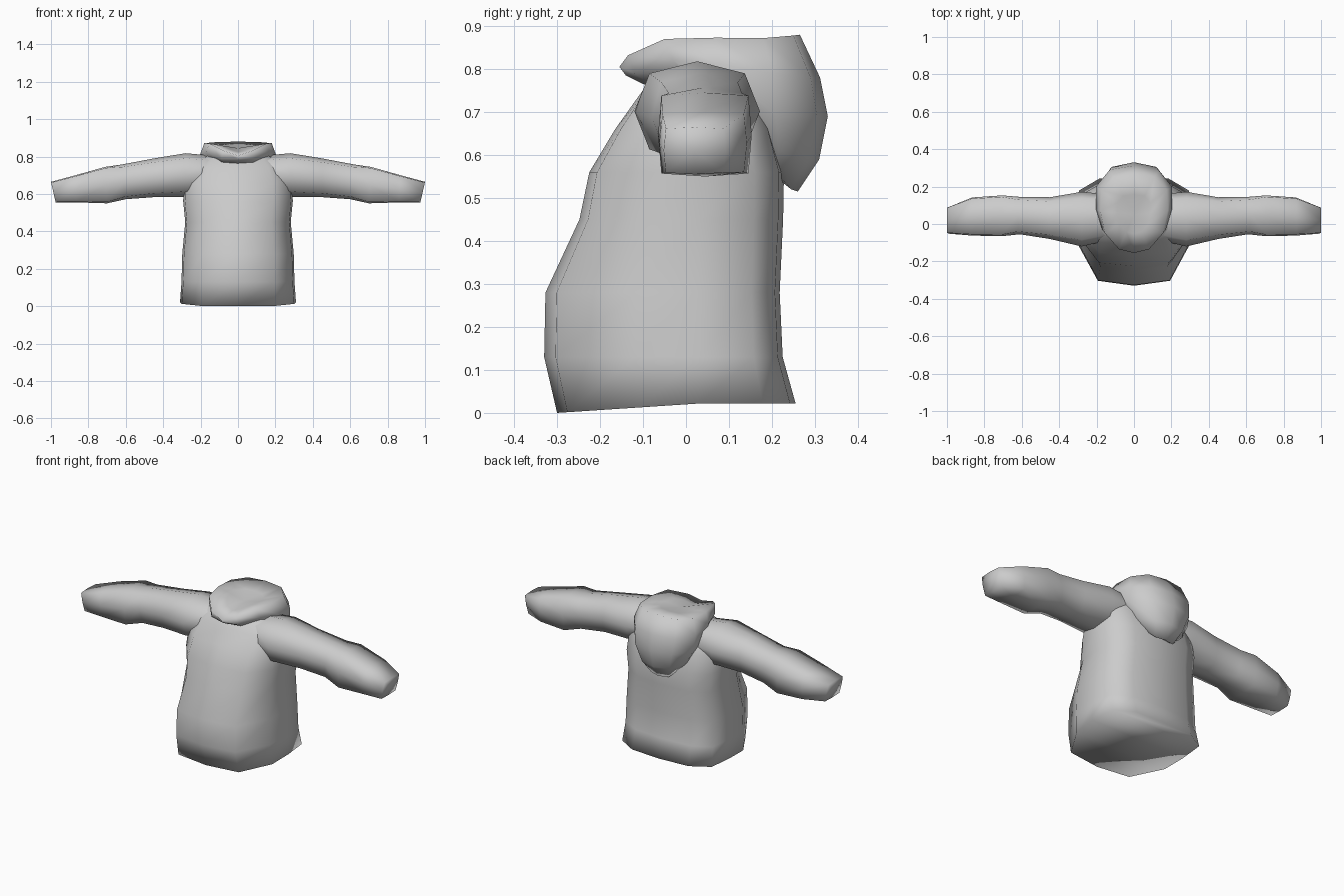
import bpy, bmesh
from mathutils import Vector

if "Cube" in bpy.data.objects:
    bpy.data.objects.remove(bpy.data.objects["Cube"])

grey = bpy.data.materials.new("cloth_grey")
grey.diffuse_color = (0.6, 0.6, 0.6, 1)
grey.use_nodes = True
grey.node_tree.nodes["Principled BSDF"].inputs["Base Color"].default_value = grey.diffuse_color


def mirrored(half):
    """Close a half loop (front centre to back centre) across x = 0."""
    return half + [(-x, y, z) for x, y, z in half[-2:0:-1]]


def loft(name, loops, start_tip=None, end_tip=None, floor=False):
    """Skin closed loops in order, closing the ends on tips or a strip floor."""
    bm = bmesh.new()
    rings = [[bm.verts.new(p) for p in loop] for loop in loops]
    n = len(rings[0])
    for a, b in zip(rings, rings[1:]):
        for i in range(n):
            j = (i + 1) % n
            bm.faces.new((a[i], a[j], b[j], b[i]))
    for ring, tip in ((rings[0], start_tip), (rings[-1], end_tip)):
        if tip:
            t = bm.verts.new(tip)
            for i in range(n):
                bm.faces.new((ring[i], ring[(i + 1) % n], t))
    if floor:
        r = rings[0]
        for i in range(n // 2):
            quad = [r[i], r[i + 1], r[n - i - 1], r[-i]]
            bm.faces.new(list(dict.fromkeys(quad)))
    bmesh.ops.recalc_face_normals(bm, faces=bm.faces)
    for f in bm.faces:
        f.smooth = True
    mesh = bpy.data.meshes.new(name)
    bm.to_mesh(mesh)
    bm.free()
    mesh.materials.append(grey)
    obj = bpy.data.objects.new(name, mesh)
    bpy.context.collection.objects.link(obj)
    return obj


# Torso: height, half width, front y, back y (closed at the hem)
def torso_loop(z, w, f, b):
    half = [(0, f), (.64 * w, f * .92), (.97 * w, f * .36), (w, .03),
            (.95 * w, b * .7), (.6 * w, b * .95), (0, b)]
    hem = .022 if z == 0 else 0
    return mirrored([(x, y, z + hem * min(1, (y - f) / (.6 * (b - f))))
                     for x, y in half])


torso = [(0, .31, -.30, .255), (.13, .302, -.33, .225), (.28, .298, -.327, .218),
         (.45, .282, -.248, .226), (.56, .293, -.225, .228), (.66, .29, -.165, .2),
         (.74, .26, -.108, .172), (.785, .21, -.075, .13), (.81, .15, -.04, .09)]
loft("torso", [torso_loop(*t) for t in torso], floor=True)


# Sleeves: x at top, x at bottom, y range, z range, corner squareness
def sleeve_loop(side, xt, xb, y0, y1, z0, z1, k):
    cy, cz, ry, rz = (y0 + y1) / 2, (z0 + z1) / 2, (y1 - y0) / 2, (z1 - z0) / 2
    pts = [(1, 0), (k, k), (0, 1), (-k, k), (-1, 0), (-k, -k), (0, -1), (k, -k)]
    return [(side * (xb + (xt - xb) * (v + 1) / 2), cy + u * ry, cz + v * rz)
            for u, v in pts]


sleeve = [(.14, .16, -.09, .16, .61, .805, .74), (.28, .28, -.12, .172, .585, .818, .76),
          (.45, .45, -.08, .143, .583, .79, .8), (.62, .60, -.055, .145, .572, .758, .85),
          (.71, .70, -.065, .153, .55, .745, .93), (.87, .86, -.062, .142, .555, .70, .93),
          (1.0, .975, -.052, .092, .555, .665, .93)]
for side, name in ((1, "left_sleeve"), (-1, "right_sleeve")):
    loft(name, [sleeve_loop(side, *s) for s in sleeve], end_tip=(side * .985, .02, .61))

# Hood lying down the back: loops from rim outward and under
rim = [(0, -.155, .805), (.08, -.135, .832), (.155, -.05, .87), (.18, .07, .873),
       (.175, .18, .872), (.11, .25, .878), (0, .265, .88)]
upper = [(0, -.14, .785), (.09, -.12, .79), (.17, -.03, .82), (.203, .08, .81),
         (.203, .2, .79), (.13, .29, .78), (0, .312, .78)]
middle = [(0, -.1, .765), (.08, -.09, .77), (.165, 0, .79), (.2, .09, .74),
          (.19, .21, .69), (.12, .305, .69), (0, .33, .69)]
lower = [(0, -.06, .76), (.07, -.05, .765), (.14, .03, .77), (.17, .12, .67),
         (.15, .215, .61), (.09, .285, .59), (0, .31, .59)]
under = [(0, 0, .75), (.05, .02, .75), (.1, .08, .71), (.12, .15, .62),
         (.1, .21, .56), (.06, .245, .52), (0, .26, .515)]
# Shallow dished top inside the rim
dish = Vector((0, .05, .845))
inner = [tuple(Vector(p).lerp(dish, .5)) for p in rim]
loft("hood", [mirrored(h) for h in (inner, rim, upper, middle, lower, under)],
     start_tip=tuple(dish), end_tip=(0, .17, .58))
